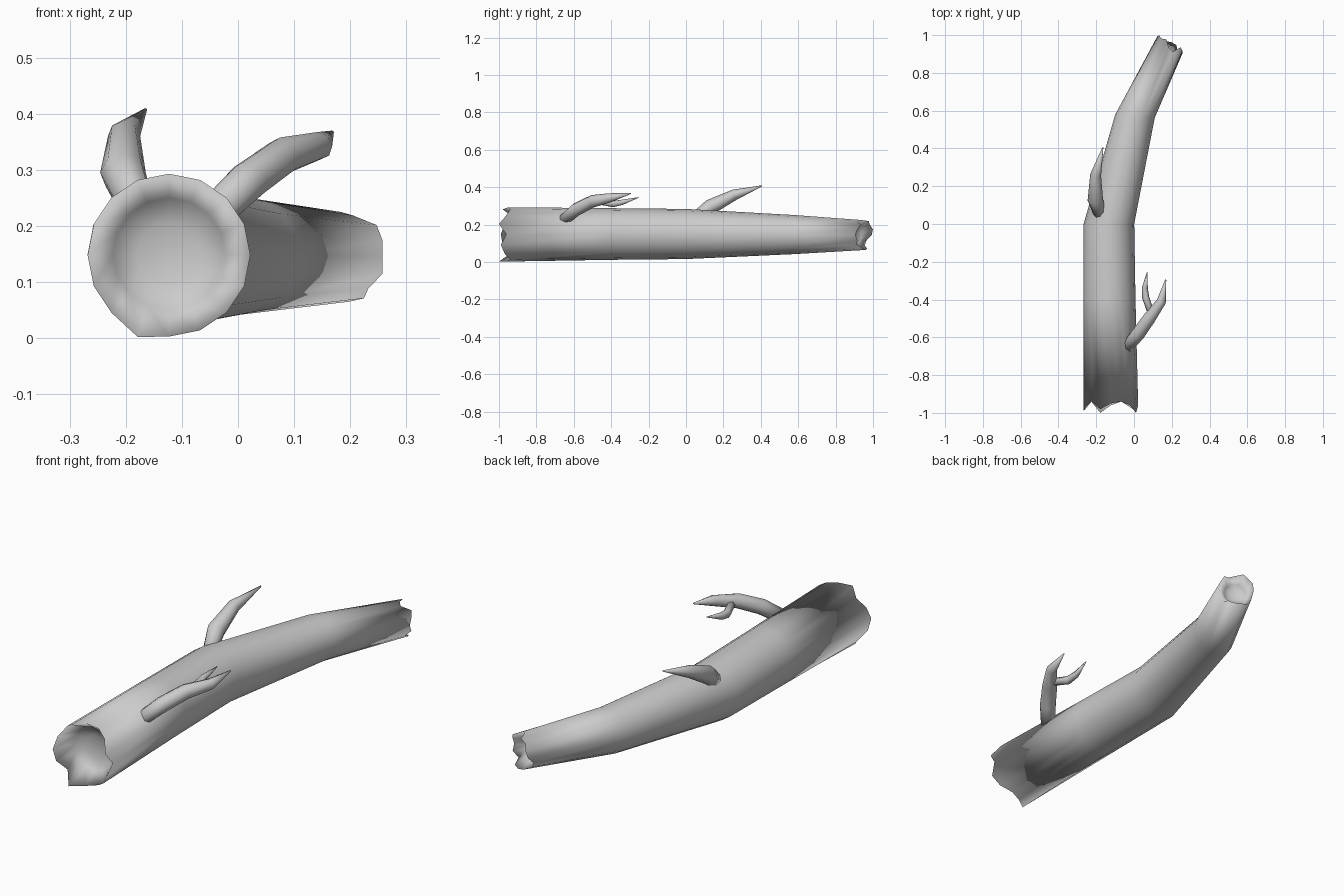
import bpy, bmesh, math
from mathutils import Vector

cube = bpy.data.objects.get("Cube")
if cube:
    bpy.data.objects.remove(cube)

wood = bpy.data.materials.new("grey_wood")
wood.use_nodes = True
grey = (0.6, 0.6, 0.6, 1)
wood.diffuse_color = grey
wood.node_tree.nodes["Principled BSDF"].inputs["Base Color"].default_value = grey


def make_object(name, bm):
    bmesh.ops.recalc_face_normals(bm, faces=bm.faces)
    mesh = bpy.data.meshes.new(name)
    bm.to_mesh(mesh)
    bm.free()
    mesh.materials.append(wood)
    mesh.shade_smooth()
    obj = bpy.data.objects.new(name, mesh)
    bpy.context.collection.objects.link(obj)


def loft(name, rings):
    """Skin closed rings of points and close both ends with a fan."""
    bm = bmesh.new()
    loops = [[bm.verts.new(p) for p in ring] for ring in rings]
    for a, b in zip(loops, loops[1:]):
        n = len(a)
        for i in range(n):
            j = (i + 1) % n
            bm.faces.new((a[i], a[j], b[j], b[i]))
    for loop in (loops[0], loops[-1]):
        mid = bm.verts.new(sum((v.co for v in loop), Vector()) / len(loop))
        for i in range(len(loop)):
            bm.faces.new((loop[i], loop[(i + 1) % len(loop)], mid))
    make_object(name, bm)


SIDES = 16


def trunk_ring(x, y, z, r, yaw=0, jag=None, drop=0):
    """Upright ring turned by yaw; jag pushes points along the trunk."""
    across = Vector((math.cos(yaw), -math.sin(yaw), 0))
    along = Vector((math.sin(yaw), math.cos(yaw), 0))
    points = []
    for i in range(SIDES):
        a = math.tau * i / SIDES
        p = Vector((x, y, z)) + across * r * math.cos(a)
        p.z += r * math.sin(a)
        if jag:
            p += along * jag[i]
        if i == 11:
            p.z -= drop
        points.append(p)
    return points


# Trunk: hollowed front end, bent body, hollowed back end
front_jag = [-.01, -.05, -.01, .01, .0, -.03, .01, -.02,
             -.04, -.03, .01, -.05, -.01, .01, -.02, -.04]
back_jag = [.0, .01, .02, -.02, -.01, .02, .01, .02,
            .01, -.02, -.02, .01, .02, .02, -.01, .01]
loft("trunk", [
    trunk_ring(-.123, -.87, .15, .055),
    trunk_ring(-.123, -.89, .15, .10),
    trunk_ring(-.123, -.95, .148, .145, 0, front_jag, .012),
    trunk_ring(-.130, -.40, .150, .138),
    trunk_ring(-.133, .00, .150, .134),
    trunk_ring(.005, .57, .147, .105, .08),
    trunk_ring(.188, .945, .145, .08, .52, back_jag),
    trunk_ring(.170, .914, .145, .05, .52),
    trunk_ring(.165, .905, .145, .025, .52),
])


def branch(name, path, sides=8):
    """Tapered limb; each path entry is x, y, z, radius."""
    pts = [Vector(p[:3]) for p in path]
    rings = []
    for i, p in enumerate(pts):
        d = (pts[min(i + 1, len(pts) - 1)] - pts[max(i - 1, 0)]).normalized()
        u = d.cross(Vector((0, 0, 1))).normalized()
        v = u.cross(d)
        r = path[i][3]
        rings.append([p + u * r * math.cos(math.tau * k / sides)
                      + v * r * math.sin(math.tau * k / sides)
                      for k in range(sides)])
    loft(name, rings)


# Limbs
branch("right_branch", [(-.175, .03, .22, .03), (-.205, .13, .295, .041),
                        (-.203, .26, .36, .029), (-.165, .405, .407, .003)])
branch("left_branch", [(-.045, -.66, .22, .032), (.02, -.585, .282, .036),
                       (.08, -.50, .325, .034), (.145, -.41, .343, .025),
                       (.168, -.295, .367, .003)])
branch("left_twig", [(.09, -.47, .325, .018), (.062, -.39, .31, .019),
                     (.057, -.34, .32, .016), (.07, -.255, .345, .002)], 6)
